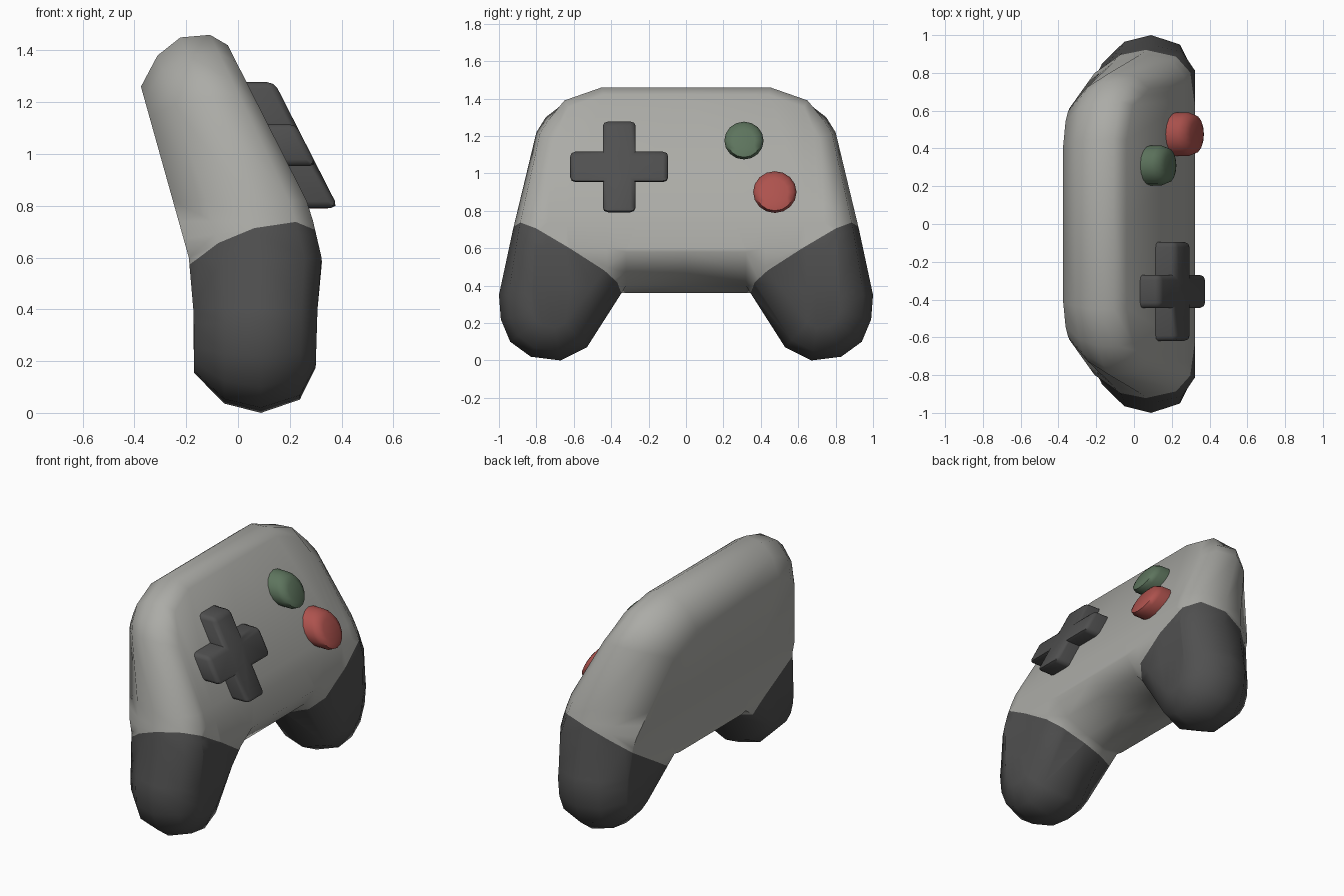
import bpy, bmesh, math
from mathutils import Vector, Matrix

if "Cube" in bpy.data.objects:
    bpy.data.objects.remove(bpy.data.objects["Cube"])


def material(name, rgb):
    m = bpy.data.materials.new(name)
    m.diffuse_color = (*rgb, 1)
    m.use_nodes = True
    m.node_tree.nodes["Principled BSDF"].inputs["Base Color"].default_value = m.diffuse_color
    return m


light_grey = material("light_grey", (0.41, 0.41, 0.385))
dark_grey = material("dark_grey", (0.08, 0.08, 0.08))
red = material("red", (0.42, 0.085, 0.075))
green = material("green", (0.11, 0.175, 0.11))


def finish(bm, name, mats, angle=35):
    bmesh.ops.recalc_face_normals(bm, faces=bm.faces[:])
    me = bpy.data.meshes.new(name)
    bm.to_mesh(me)
    bm.free()
    ob = bpy.data.objects.new(name, me)
    bpy.context.collection.objects.link(ob)
    for m in mats:
        me.materials.append(m)
    bpy.ops.object.select_all(action='DESELECT')
    ob.select_set(True)
    bpy.context.view_layer.objects.active = ob
    bpy.ops.object.shade_smooth_by_angle(angle=math.radians(angle))
    return ob


def interp(table, z):
    if z <= table[0][0]:
        return table[0][1]
    for (z0, x0), (z1, x1) in zip(table, table[1:]):
        if z <= z1:
            return x0 + (x1 - x0) * (z - z0) / (z1 - z0)
    return table[-1][1]


# Side profile: x of the back and front surfaces by height
BACK = [(0, -0.17), (0.37, -0.17), (0.6, -0.19), (1.5, -0.442)]
FRONT = [(0, 0.30), (0.18, 0.30), (0.4, 0.307), (0.59, 0.325), (0.74, 0.29),
         (0.82, 0.265), (1.5, -0.08)]

# Half outline (y, z, edge type) and how far each edge type is inset per layer
OUTLINE = [(0, 1.46, 'T'), (0.45, 1.46, 'T'), (0.65, 1.39, 'T'), (0.75, 1.30, 'S'),
           (0.80, 1.22, 'S'), (0.925, 0.70, 'W'), (1, 0.35, 'G'), (0.99, 0.22, 'G'),
           (0.94, 0.10, 'G'), (0.83, 0.02, 'G'), (0.67, 0, 'G'), (0.53, 0.07, 'G'),
           (0.345, 0.36, 'K'), (0.32, 0.36, 'C'), (0, 0.36, 'C')]
LAYERS = [0, 0.25, 0.55, 0.87, 1]
INSET = {'T': [0.2, 0.08, 0.01, 0, 0.04], 'S': [0.2, 0.08, 0, 0.02, 0.09],
         'W': [0.13, 0.04, 0, 0.03, 0.12], 'G': [0.15, 0.035, 0, 0.05, 0.17],
         'K': [0.03, 0, 0, 0.05, 0.14], 'C': [0.02, 0, 0.04, 0.11, 0.22]}


def inward(i):
    normals = []
    for a, b in ((i - 1, i), (i, i + 1)):
        if a >= 0 and b < len(OUTLINE):
            d = Vector(OUTLINE[b][:2]) - Vector(OUTLINE[a][:2])
            normals.append(Vector((d.y, -d.x)).normalized())
    n = sum(normals, Vector((0, 0))).normalized()
    return n / n.dot(normals[0])


# Body shell with grips, one half, mirrored
bm = bmesh.new()
rings = []
for k, u in enumerate(LAYERS):
    ring = []
    for i, (y, z, kind) in enumerate(OUTLINE):
        p = Vector((y, z)) + inward(i) * INSET[kind][k]
        ring.append(bm.verts.new((u, p.x, p.y)))
    rings.append(ring)
for r0, r1 in zip(rings, rings[1:]):
    for i in range(len(OUTLINE) - 1):
        bm.faces.new((r0[i], r0[i + 1], r1[i + 1], r1[i]))
caps = [bm.faces.new(rings[0]), bm.faces.new(rings[-1])]
bmesh.ops.triangulate(bm, faces=caps)


def cut(co, no):
    bmesh.ops.bisect_plane(bm, geom=bm.verts[:] + bm.edges[:] + bm.faces[:],
                           plane_co=co, plane_no=no, dist=1e-5)


for z in (0.4, 0.6, 0.74, 0.82):
    cut((0, 0, z), (0, 0, 1))
for v in bm.verts:
    b, f = interp(BACK, v.co.z), interp(FRONT, v.co.z)
    v.co.x = b + v.co.x * (f - b)
# Dark grips lie below a slanted plane
co, no = Vector((0.3, 0.41, 0.46)), Vector((-0.29, -0.63, 1))
bmesh.ops.triangulate(bm, faces=[f for f in bm.faces if len(f.verts) > 4])
cut(co, no)
for f in bm.faces:
    c = f.calc_center_median()
    f.material_index = int((c - co).dot(no) < 0 and c.y > 0.325)
body = finish(bm, "controller_body", [light_grey, dark_grey], 55)
mir = body.modifiers.new("mirror", 'MIRROR')
mir.use_axis = (False, True, False)
mir.use_clip = True
mir.merge_threshold = 0.001

# Tilted frame of the front face; raised parts are pushed straight along x
T = math.radians(27)
N, UP = Vector((math.cos(T), 0, math.sin(T))), Vector((-math.sin(T), 0, math.cos(T)))


def raised(name, points, y, up, mat, bevel, base=-0.05, top=0.11):
    b = bmesh.new()
    lo = [b.verts.new((p[0], p[1], base)) for p in points]
    hi = [b.verts.new((p[0], p[1], top)) for p in points]
    b.faces.new(lo[::-1])
    cap = b.faces.new(hi)
    n = len(points)
    for i in range(n):
        b.faces.new((lo[i], lo[(i + 1) % n], hi[(i + 1) % n], hi[i]))
    b.normal_update()
    edges = list(cap.edges)
    if n == 12:  # cross: round the outer corners too
        edges += [e for e in b.edges if e not in edges
                  and abs(e.verts[0].co.z - e.verts[1].co.z) > 0.01
                  and e.verts[0].co.xy.length > 0.15]
    bmesh.ops.bevel(b, geom=edges, offset=bevel, segments=2, profile=0.5,
                    affect='EDGES')
    shear = Matrix((Vector((0, 1, 0)), UP, Vector((1, 0, 0)))).transposed().to_4x4()
    b.transform(Matrix.Translation(Vector((0, y, 0)) + UP * up + N * 0.607) @ shear)
    return finish(b, name, [mat], 50)


# Direction pad
w, l = 0.088, 0.262
quarter = [(w, w), (w, l), (-w, l)]
cross = []
for q in range(4):
    c, s = round(math.cos(q * math.pi / 2)), round(math.sin(q * math.pi / 2))
    cross += [(c * x - s * y, (s * x + c * y) * 1.04) for x, y in quarter]
raised("direction_pad", cross, -0.357, 0.852, dark_grey, 0.028)


# Round buttons
def circle(r, n=16):
    return [(r * math.cos(2 * math.pi * i / n), 1.08 * r * math.sin(2 * math.pi * i / n))
            for i in range(n)]


raised("green_button", circle(0.105), 0.31, 1.01, green, 0.045)
raised("red_button", circle(0.116), 0.475, 0.701, red, 0.045)
